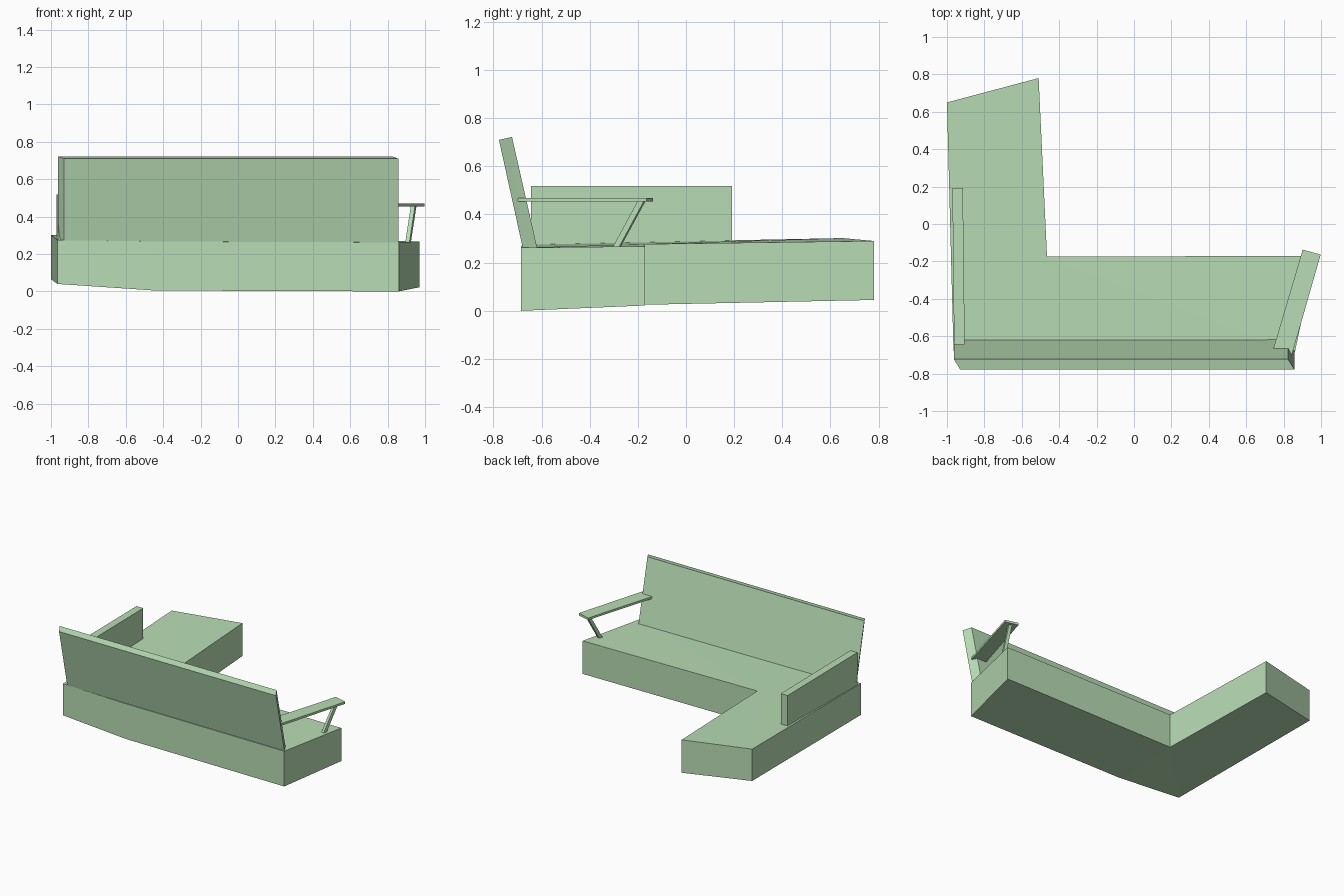
import bpy, bmesh
from mathutils import Vector

if "Cube" in bpy.data.objects:
    bpy.data.objects.remove(bpy.data.objects["Cube"])


def prism(name, lower, upper):
    """Closed solid between two matching rings of points."""
    bm = bmesh.new()
    lo = [bm.verts.new(p) for p in lower]
    hi = [bm.verts.new(p) for p in upper]
    n = len(lo)
    for i in range(n):
        j = (i + 1) % n
        bm.faces.new((lo[i], lo[j], hi[j], hi[i]))
    caps = [bm.faces.new(lo[::-1]), bm.faces.new(hi)]
    bmesh.ops.triangulate(bm, faces=caps)
    bmesh.ops.recalc_face_normals(bm, faces=bm.faces)
    mesh = bpy.data.meshes.new(name)
    bm.to_mesh(mesh)
    bm.free()
    obj = bpy.data.objects.new(name, mesh)
    bpy.context.collection.objects.link(obj)
    mat = bpy.data.materials.get("pale_green") or bpy.data.materials.new("pale_green")
    mat.diffuse_color = (0.48, 0.72, 0.46, 1)
    mat.use_nodes = True
    mat.node_tree.nodes["Principled BSDF"].inputs["Base Color"].default_value = mat.diffuse_color
    mesh.materials.append(mat)
    return obj


def slab(name, outline, z0, z1):
    return prism(name, [(x, y, z0) for x, y in outline], [(x, y, z1) for x, y in outline])


# L-shaped seat, slightly warped: x, y, bottom z, top z
seat = [(-0.965, -0.68, 0.04, 0.275), (-0.445, -0.685, 0.005, 0.267),
        (0.86, -0.685, 0.0, 0.262), (0.97, -0.17, 0.022, 0.268),
        (-0.465, -0.175, 0.025, 0.277), (-0.51, 0.78, 0.045, 0.29),
        (-1.0, 0.65, 0.065, 0.302)]
prism("seat", [(x, y, b) for x, y, b, t in seat], [(x, y, t) for x, y, b, t in seat])

# Leaning backrest, side profile (y, z) with skewed ends
profile = [(-0.678, 0.26, 0), (-0.777, 0.71, 0), (-0.723, 0.722, -0.033), (-0.618, 0.26, -0.033)]
prism("backrest", [(-0.93 + s, y, z) for y, z, s in profile],
      [(0.857 + s, y, z) for y, z, s in profile])

# Solid left arm panel
slab("left_arm", [(-0.962, -0.643), (-0.905, -0.643), (-0.915, 0.192), (-0.971, 0.192)], 0.27, 0.518)

# Thin right arm plate, splayed outward
slab("right_arm_top", [(0.745, -0.667), (0.845, -0.697), (0.998, -0.164), (0.902, -0.137)], 0.453, 0.469)

# Slanted strut under the right arm
foot = [Vector(p) for p in ((0.894, -0.300, 0.26), (0.916, -0.307, 0.26),
                            (0.924, -0.281, 0.26), (0.902, -0.274, 0.26))]
prism("right_arm_strut", foot, [p + Vector((0.030, 0.106, 0.196)) for p in foot])
